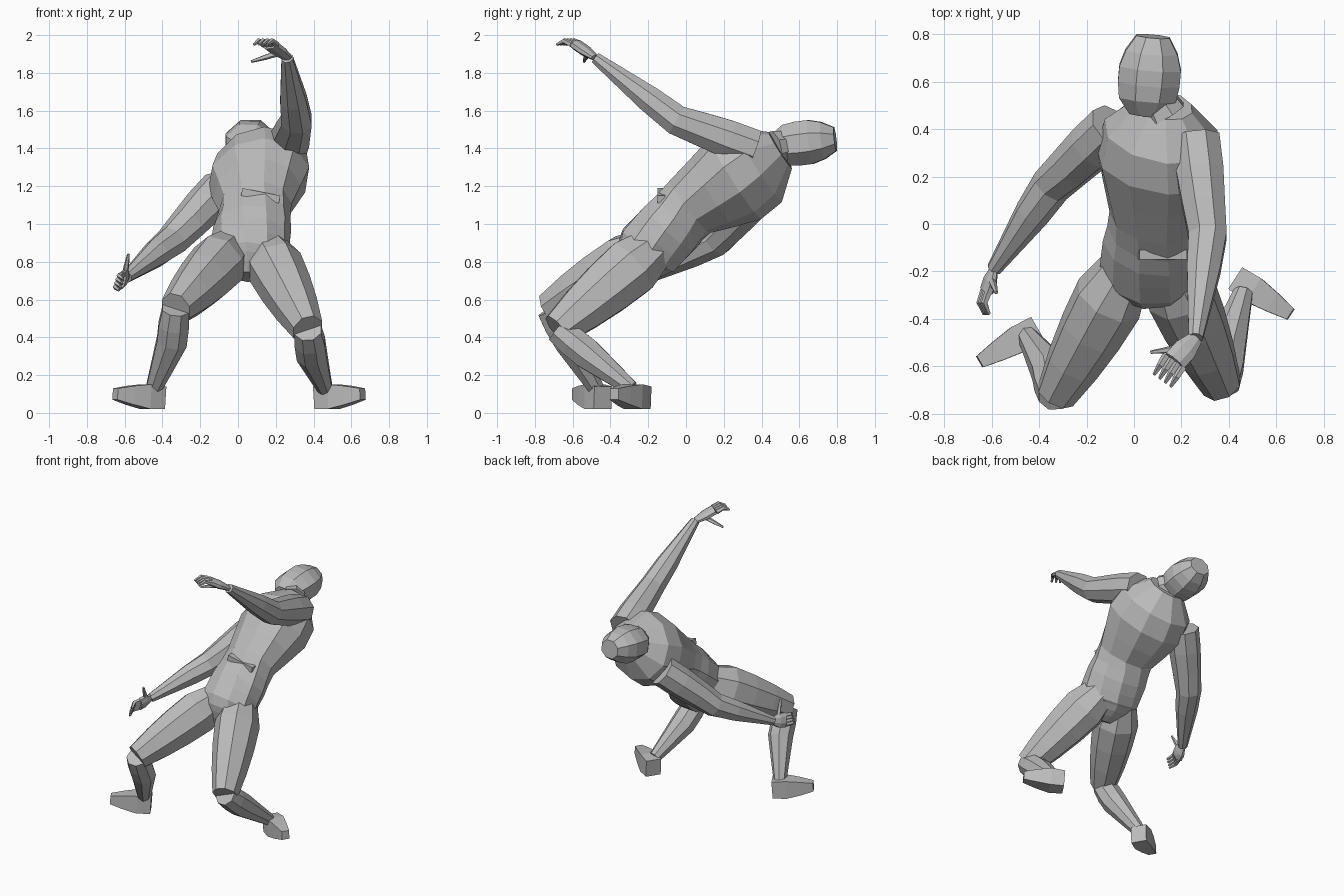
import bpy, bmesh, math
from mathutils import Vector

default_cube = bpy.data.objects.get("Cube")
if default_cube:
    bpy.data.objects.remove(default_cube, do_unlink=True)

grey = bpy.data.materials.new("plain grey")
grey.use_nodes = True
colour = (.5, .5, .5, 1)
grey.diffuse_color = colour
grey.node_tree.nodes["Principled BSDF"].inputs["Base Color"].default_value = colour

ACROSS = Vector((1, 0, 0))
UP = Vector((0, 0, 1))


def point_on(path, amount):
    """Point on a chain of joints, with every bone taking an equal share."""
    bones = len(path) - 1
    index = min(int(amount * bones), bones - 1)
    return path[index].lerp(path[index + 1], amount * bones - index)


def sweep(name, path, widths, depth=1, start_ref=ACROSS, end_ref=None, sides=8):
    """Faceted tube along a chain of joints, with half widths spread evenly on it.
    The width direction turns from start_ref to end_ref."""
    path = [Vector(joint) for joint in path]
    last = len(widths) - 1
    centres = [point_on(path, i / last) for i in range(len(widths))]
    bm = bmesh.new()
    loops = []
    for i, width in enumerate(widths):
        axis = (centres[min(i + 1, last)] - centres[max(i - 1, 0)]).normalized()
        reference = start_ref.lerp(end_ref or start_ref, i / last)
        side = (reference - axis * reference.dot(axis)).normalized()
        front = axis.cross(side) * depth
        loop = []
        for k in range(sides):
            angle = math.tau * (k + .5) / sides
            offset = side * math.cos(angle) + front * math.sin(angle)
            # Flat sides, not corners, reach the given width
            offset *= width / math.cos(math.pi / sides)
            loop.append(bm.verts.new(centres[i] + offset))
        loops.append(loop)
    for lower, upper in zip(loops, loops[1:]):
        for k in range(sides):
            following = (k + 1) % sides
            bm.faces.new((lower[k], lower[following], upper[following], upper[k]))
    bm.faces.new(loops[0])
    bm.faces.new(loops[-1])
    bmesh.ops.recalc_face_normals(bm, faces=bm.faces)
    mesh = bpy.data.meshes.new(name)
    bm.to_mesh(mesh)
    bm.free()
    mesh.materials.append(grey)
    bpy.context.collection.objects.link(bpy.data.objects.new(name, mesh))


def build_leg(side_name, hip, knee, calf, ankle, heel, toe):
    """Thigh, shin and boxy, outward-turned foot."""
    sweep(side_name + "_thigh", [hip, knee], [.1, .14, .13, .11, .08], depth=1.1)
    sweep(side_name + "_shin", [knee, calf, ankle], [.07, .08, .08, .06, .04])
    sweep(side_name + "_foot", [heel, toe], [.06, .065, .05, .03],
          depth=.9, start_ref=UP, sides=4)


def build_arm(side_name, shoulder, elbow, wrist, knuckles, spread, reach, thumb_tip):
    """Arm, palm, four bent fingers fanned along the spread, and a thumb."""
    wrist, knuckles = Vector(wrist), Vector(knuckles)
    spread, reach = Vector(spread), Vector(reach)
    sweep(side_name + "_arm", [shoulder, elbow, wrist],
          [.1, .1, .09, .08, .07, .05, .03])
    sweep(side_name + "_palm", [wrist, knuckles], [.03, .05, .05],
          depth=.5, start_ref=spread)
    arch = reach.cross(spread).normalized() * .02
    digit_widths = [.014, .012, .006]
    for i in range(4):
        base = knuckles + spread * (i / 3 - .5)
        bend = base + reach / 2 + arch
        sweep(f"{side_name}_finger_{i + 1}", [base, bend, base + reach],
              digit_widths, start_ref=spread, sides=5)
    sweep(side_name + "_thumb", [wrist.lerp(knuckles, .4), thumb_tip],
          digit_widths, start_ref=reach, sides=5)


# Torso, leaning back with the shoulders twisted against the hips
crotch = (.05, -.28, .72)
hips = (.06, -.2, .86)
waist = (.09, .02, 1.09)
throat = (.13, .5, 1.39)
shoulder_line = Vector((.8, -.15, .65))
sweep("torso", [crotch, hips, waist, throat],
      [.06, .11, .15, .18, .2, .2, .2, .19, .19, .23, .27, .25, .12],
      depth=.85, end_ref=shoulder_line, sides=10)
sweep("belly_fold", [(.02, -.13, 1.17), (.22, -.13, 1.13)], [.02, .02],
      start_ref=UP, sides=4)

# Neck and head
nape = (.08, .55, 1.42)
sweep("neck", [(.13, .46, 1.4), nape], [.09, .07])
sweep("head", [(.05, .46, 1.41), (.08, .79, 1.45)],
      [.07, .12, .13, .13, .11, .07], depth=.9)

# Legs, knees thrust forward and feet drawn back
build_leg("left",
          hip=(.14, -.16, .88), knee=(.37, -.68, .44), calf=(.39, -.52, .31),
          ankle=(.46, -.29, .13), heel=(.43, -.23, .08), toe=(.66, -.38, .1))
build_leg("right",
          hip=(-.03, -.18, .87), knee=(-.33, -.72, .55), calf=(-.35, -.62, .38),
          ankle=(-.45, -.47, .12), heel=(-.41, -.44, .08), toe=(-.65, -.58, .1))

# Arms, one raised overhead and one reaching down
build_arm("left",
          shoulder=(.26, .36, 1.4), elbow=(.31, -.05, 1.55), wrist=(.26, -.48, 1.88),
          knuckles=(.17, -.58, 1.95), spread=(.07, -.05, 0),
          reach=(-.05, -.08, 0), thumb_tip=(.07, -.54, 1.86))
build_arm("right",
          shoulder=(-.09, .41, 1.19), elbow=(-.35, .16, .91), wrist=(-.59, -.19, .72),
          knuckles=(-.62, -.28, .7), spread=(.02, 0, .06),
          reach=(0, -.1, -.02), thumb_tip=(-.58, -.29, .84))
